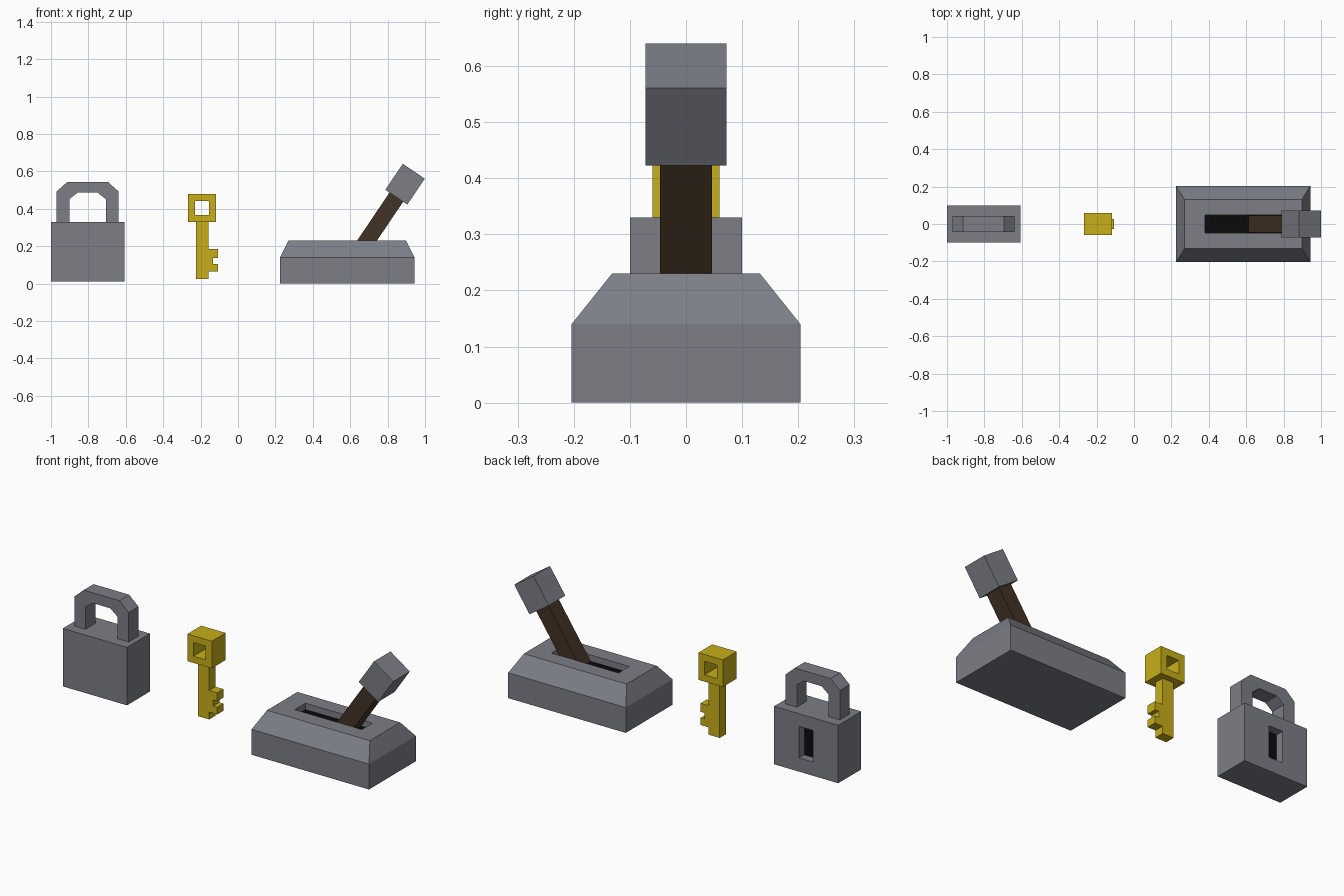
import bpy, bmesh, math
from mathutils import Vector, Matrix

if "Cube" in bpy.data.objects:
    bpy.data.objects.remove(bpy.data.objects["Cube"])


def material(name, rgb):
    m = bpy.data.materials.new(name)
    m.diffuse_color = (*rgb, 1)
    m.use_nodes = True
    m.node_tree.nodes["Principled BSDF"].inputs["Base Color"].default_value = m.diffuse_color
    return m


GOLD = material("gold", (0.58, 0.43, 0.01))
WOOD = material("dark_wood", (0.055, 0.032, 0.018))
BLACK = material("black", (0.003, 0.003, 0.003))
GREY = material("grey", (0.2, 0.21, 0.24))


def finish(name, bm, *mats):
    bmesh.ops.recalc_face_normals(bm, faces=bm.faces)
    me = bpy.data.meshes.new(name)
    bm.to_mesh(me)
    bm.free()
    for m in mats:
        me.materials.append(m)
    ob = bpy.data.objects.new(name, me)
    bpy.context.collection.objects.link(ob)
    return ob


def block(lo, hi):
    bm = bmesh.new()
    lo, hi = Vector(lo), Vector(hi)
    bmesh.ops.create_cube(bm, size=1, matrix=Matrix.Translation((lo + hi) / 2)
                          @ Matrix.Diagonal((*(hi - lo), 1)))
    return bm


def facing(bm, direction):
    bm.normal_update()
    return max(bm.faces, key=lambda f: f.normal.dot(Vector(direction)))


def pocket(bm, face, centre, half, depth):
    """Sink a rectangular slot with a black floor into a face."""
    n, mid, centre = face.normal.copy(), face.calc_center_median(), Vector(centre)
    for d in (0, depth):
        bmesh.ops.inset_individual(bm, faces=[face], thickness=0.005)
        for v in face.verts:
            v.co = [centre[i] + math.copysign(half[i], v.co[i] - mid[i]) for i in range(3)]
            v.co -= n * d
        mid = centre
    face.material_index = 1


def band(outer, inner, half_y, closed):
    """Flat strip between two matching x-z outlines, with thickness in y."""
    bm = bmesh.new()
    rings = [[bm.verts.new((x, y, z)) for (x, z), y in
              ((o, -half_y), (i, -half_y), (i, half_y), (o, half_y))]
             for o, i in zip(outer, inner)]
    pairs = list(zip(rings, rings[1:]))
    if closed:
        pairs.append((rings[-1], rings[0]))
    else:
        bm.faces.new(rings[0])
        bm.faces.new(rings[-1])
    for a, b in pairs:
        for k in range(4):
            m = (k + 1) % 4
            bm.faces.new((a[k], a[m], b[m], b[k]))
    return bm


def plate(points, half_y):
    bm = bmesh.new()
    f = bm.faces.new([bm.verts.new((x, -half_y, z)) for x, z in points])
    new = bmesh.ops.extrude_face_region(bm, geom=[f])["geom"]
    for v in new:
        if isinstance(v, bmesh.types.BMVert):
            v.co.y = half_y
    # keep the starting cap so the solid is closed
    if not f.is_valid:
        raise RuntimeError("cap lost")
    return bm


def rect(x0, x1, z0, z1):
    return [(x0, z0), (x1, z0), (x1, z1), (x0, z1)]


# Padlock body with keyhole in the back
bm = block((-1, -0.1, 0.01), (-0.608, 0.1, 0.33))
pocket(bm, facing(bm, (0, 1, 0)), (-0.804, 0.1, 0.173), (0.043, 0, 0.087), 0.045)
finish("padlock_body", bm, GREY, BLACK)

# Padlock shackle, mirrored about its centre line
def arch(points, cx=-0.804):
    return [(cx - x, z) for x, z in points] + [(cx + x, z) for x, z in reversed(points)]

finish("padlock_shackle", band(arch([(0.166, 0.33), (0.166, 0.492), (0.109, 0.543)]),
                               arch([(0.097, 0.33), (0.097, 0.452), (0.054, 0.486)]),
                               0.043, False), GREY)

# Key: square ring head, shaft with notched bit
finish("key_head", band(rect(-0.267, -0.118, 0.33, 0.48),
                        rect(-0.23, -0.155, 0.367, 0.442), 0.06, True), GOLD)
finish("key_shaft", plate([(-0.225, 0.33), (-0.225, 0.025), (-0.157, 0.025), (-0.157, 0.065),
                           (-0.108, 0.065), (-0.108, 0.105), (-0.133, 0.105), (-0.133, 0.138),
                           (-0.108, 0.138), (-0.108, 0.185), (-0.157, 0.185), (-0.157, 0.33)],
                          0.027), GOLD)

# Lever base: bevelled top with slot
bm = block((0.225, -0.204, 0), (0.943, 0.204, 0.14))
top = facing(bm, (0, 0, 1))
bmesh.ops.inset_individual(bm, faces=[top], thickness=0.02)
for v in top.verts:
    v.co = (0.584 + math.copysign(0.314, v.co.x - 0.584), math.copysign(0.132, v.co.y), 0.23)
bm.normal_update()
pocket(bm, top, (0.584, 0, 0.23), (0.205, 0.047, 0), 0.035)
finish("lever_base", bm, GREY, BLACK)

# Tilted lever arm and head, built upright around the pivot at slot level
tilt = Matrix.Translation((0.69, 0, 0.23)) @ Matrix.Rotation(math.radians(34), 4, "Y")
for name, half_x, half_y, z0, z1, mat in (("lever_arm", 0.044, 0.046, -0.09, 0.28, WOOD),
                                          ("lever_head", 0.071, 0.072, 0.28, 0.447, GREY)):
    bm = block((-half_x, -half_y, z0), (half_x, half_y, z1))
    bm.transform(tilt)
    finish(name, bm, mat)
